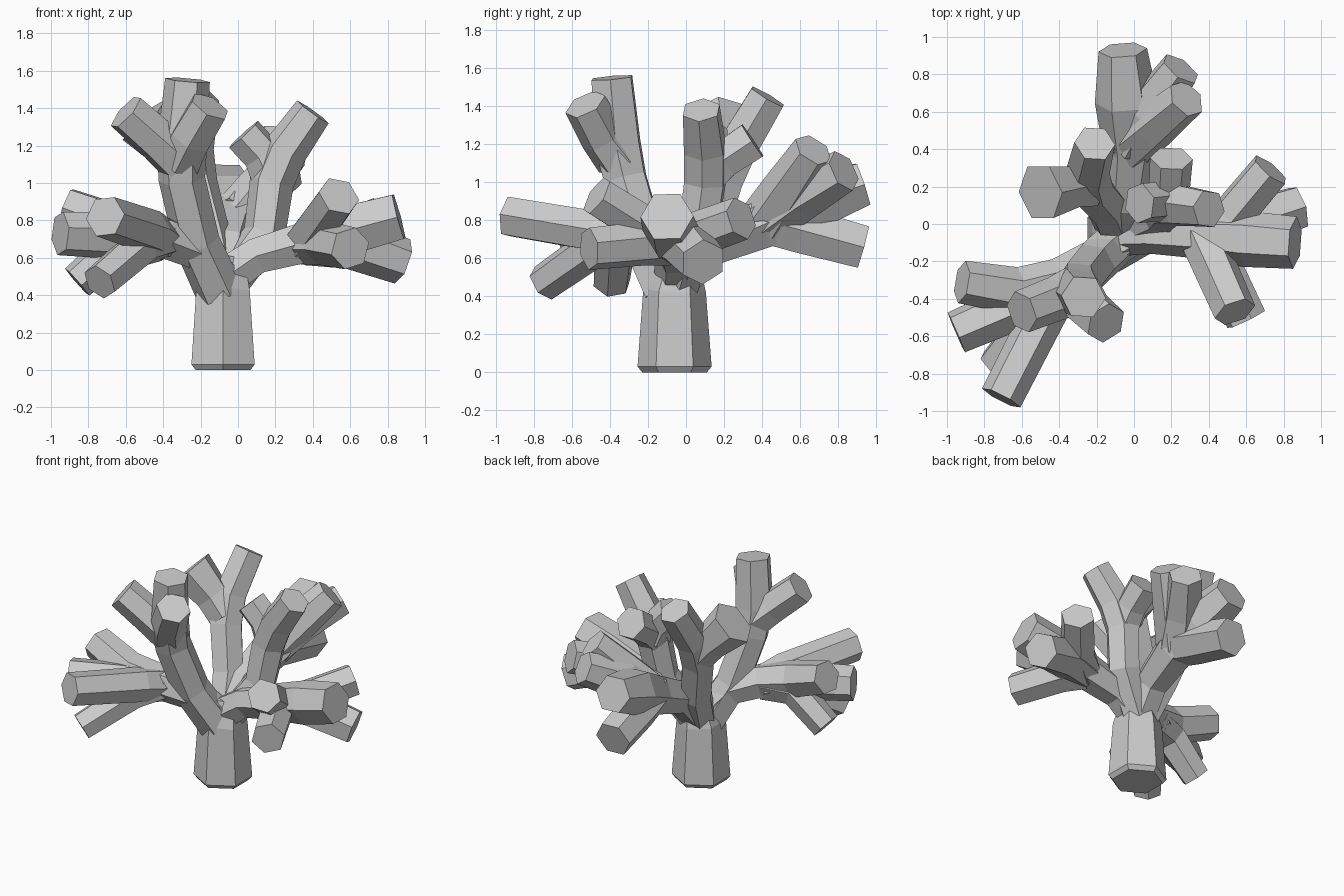
import bpy, bmesh, math
from mathutils import Vector, Matrix

SIDES = 6


def finish(bm, name):
    bmesh.ops.recalc_face_normals(bm, faces=bm.faces)
    me = bpy.data.meshes.new(name)
    bm.to_mesh(me)
    bm.free()
    ob = bpy.data.objects.new(name, me)
    bpy.context.collection.objects.link(ob)
    return ob


def limb(name, pts, turn=0.0):
    """Sweep a faceted tube through points (x, y, z, radius)."""
    bm = bmesh.new()
    pos = [Vector(p[:3]) for p in pts]
    rings, side = [], None
    for i, p in enumerate(pos):
        before = (p - pos[i - 1]).normalized() if i else Vector()
        after = (pos[i + 1] - p).normalized() if i < len(pos) - 1 else Vector()
        d = (before + after).normalized()
        ref = side if side else (Vector((1, 0, 0)) if abs(d.x) < 0.8 else Vector((0, 1, 0)))
        side = (ref - d * ref.dot(d)).normalized()
        up = d.cross(side)
        ring = []
        for k in range(SIDES):
            a = turn + 2 * math.pi * k / SIDES
            ring.append(bm.verts.new(p + (side * math.cos(a) + up * math.sin(a)) * pts[i][3]))
        rings.append(ring)
    for a, b in zip(rings, rings[1:]):
        for k in range(SIDES):
            j = (k + 1) % SIDES
            bm.faces.new((a[k], a[j], b[j], b[k]))
    bm.faces.new(rings[0][::-1])
    bm.faces.new(rings[-1])
    return finish(bm, name)


def web(name, nodes):
    """Faceted convex lump that fills the crotch between nodes (x, y, z, radius)."""
    bm = bmesh.new()
    for x, y, z, r in nodes:
        bmesh.ops.create_icosphere(bm, subdivisions=1, radius=r,
                                   matrix=Matrix.Translation((x, y, z)))
    bmesh.ops.delete(bm, geom=bm.faces[:], context='FACES_KEEP_BOUNDARY')
    bmesh.ops.delete(bm, geom=bm.edges[:], context='EDGES_FACES')
    out = bmesh.ops.convex_hull(bm, input=bm.verts[:])
    loose = [v for v in bm.verts if not v.link_faces]
    bmesh.ops.delete(bm, geom=loose, context='VERTS')
    return finish(bm, name)


def branch(name, stem, twigs):
    """A main limb plus side twigs that start inside it."""
    limb(name, stem)
    for i, t in enumerate(twigs):
        limb(f"{name}_twig_{i + 1}", t, turn=0.3 * i)


# Trunk
limb("trunk", [(-0.08, -0.06, 0, 0.17), (-0.08, -0.06, 0.03, 0.195),
               (-0.08, -0.06, 0.43, 0.165), (-0.06, -0.04, 0.6, 0.11)], turn=math.pi / 6)

# Upright branch, front left
fork = (-0.31, -0.35, 1.12, 0.13)
branch("front_left_upright",
       [(-0.1, -0.1, 0.42, 0.13), (-0.22, -0.22, 0.68, 0.125), (-0.3, -0.32, 1.02, 0.125),
        (-0.3, -0.36, 1.2, 0.135), (-0.27, -0.39, 1.55, 0.12)],
       [[fork, (-0.42, -0.4, 1.22, 0.12), (-0.6, -0.47, 1.38, 0.115)],
        [fork, (-0.25, -0.44, 1.24, 0.12), (-0.15, -0.53, 1.41, 0.115)]])
web("front_left_fork", [(-0.31, -0.36, 1.12, 0.12), (-0.26, -0.4, 1.41, 0.11),
                        (-0.18, -0.5, 1.35, 0.1)])

# Low spreading branch, left
fork = (-0.42, -0.31, 0.7, 0.12)
branch("left_spread",
       [(-0.1, -0.1, 0.48, 0.12), (-0.22, -0.2, 0.64, 0.115), (-0.4, -0.3, 0.71, 0.12),
        (-0.62, -0.36, 0.76, 0.13), (-0.92, -0.31, 0.87, 0.115)],
       [[fork, (-0.47, -0.46, 0.74, 0.12), (-0.71, -0.93, 0.82, 0.115)],
        [fork, (-0.65, -0.45, 0.72, 0.13), (-0.95, -0.58, 0.73, 0.12)],
        [fork, (-0.52, -0.48, 0.66, 0.11), (-0.74, -0.75, 0.47, 0.1)],
        [fork, (-0.62, -0.37, 0.68, 0.115), (-0.86, -0.39, 0.47, 0.1)]])
web("left_fork", [(-0.4, -0.31, 0.7, 0.11), (-0.66, -0.4, 0.74, 0.12),
                  (-0.5, -0.5, 0.73, 0.1)])

# Low spreading branch, right
fork = (0.36, -0.07, 0.68, 0.12)
branch("right_spread",
       [(-0.06, -0.05, 0.5, 0.12), (0.1, -0.05, 0.61, 0.11), (0.35, -0.06, 0.68, 0.125),
        (0.6, -0.08, 0.75, 0.15), (0.86, -0.1, 0.82, 0.14)],
       [[fork, (0.42, -0.2, 0.76, 0.12), (0.54, -0.47, 0.93, 0.115)],
        [fork, (0.45, -0.2, 0.68, 0.12), (0.6, -0.51, 0.65, 0.115)],
        [fork, (0.6, 0.0, 0.68, 0.14), (0.88, 0.09, 0.58, 0.125)],
        [fork, (0.52, 0.04, 0.72, 0.12), (0.73, 0.29, 0.81, 0.115)]])
web("right_fork", [(0.38, -0.06, 0.69, 0.1), (0.78, -0.1, 0.81, 0.13),
                   (0.8, 0.06, 0.62, 0.12), (0.94, -0.02, 0.7, 0.05),
                   (0.82, 0.12, 0.84, 0.06)])

# Upright branch, centre right
fork = (0.18, 0.12, 1.05, 0.12)
branch("right_upright",
       [(-0.04, -0.02, 0.48, 0.11), (0.14, 0.06, 0.72, 0.115), (0.18, 0.1, 1.0, 0.12),
        (0.25, 0.1, 1.17, 0.12), (0.4, 0.08, 1.38, 0.105)],
       [[fork, (0.19, 0.2, 1.12, 0.11), (0.2, 0.35, 1.22, 0.115)],
        [fork, (0.13, 0.12, 1.15, 0.11), (0.03, 0.11, 1.26, 0.11)]])
web("right_upright_fork", [(0.18, 0.11, 1.03, 0.11), (0.26, 0.1, 1.18, 0.1),
                           (0.11, 0.12, 1.18, 0.1), (0.19, 0.22, 1.13, 0.1)])

# Spreading branch, back
fork = (-0.02, 0.42, 0.8, 0.14)
branch("back_spread",
       [(-0.07, -0.02, 0.5, 0.12), (-0.05, 0.12, 0.66, 0.12), (-0.02, 0.4, 0.78, 0.145),
        (-0.04, 0.66, 0.9, 0.17), (-0.06, 0.93, 0.99, 0.13)],
       [[fork, (-0.04, 0.6, 0.75, 0.14), (-0.06, 0.93, 0.66, 0.13)],
        [fork, (0.08, 0.6, 0.93, 0.14), (0.25, 0.83, 1.06, 0.115)],
        [fork, (0.1, 0.52, 0.95, 0.13), (0.28, 0.67, 1.17, 0.11)]])
web("back_fork", [(-0.02, 0.42, 0.79, 0.13), (-0.05, 0.8, 0.93, 0.13),
                  (-0.05, 0.72, 0.74, 0.12), (0.13, 0.68, 0.98, 0.12)])

# Upright branch, back left
fork = (-0.24, 0.2, 1.05, 0.12)
branch("back_left_upright",
       [(-0.1, -0.02, 0.48, 0.11), (-0.15, 0.1, 0.7, 0.115), (-0.23, 0.19, 1.0, 0.12),
        (-0.25, 0.27, 1.18, 0.12), (-0.21, 0.43, 1.45, 0.11)],
       [[fork, (-0.34, 0.2, 1.17, 0.125), (-0.5, 0.17, 1.34, 0.16)]])
web("back_left_fork", [(-0.24, 0.2, 1.04, 0.11), (-0.25, 0.29, 1.2, 0.11),
                       (-0.37, 0.19, 1.2, 0.12)])
